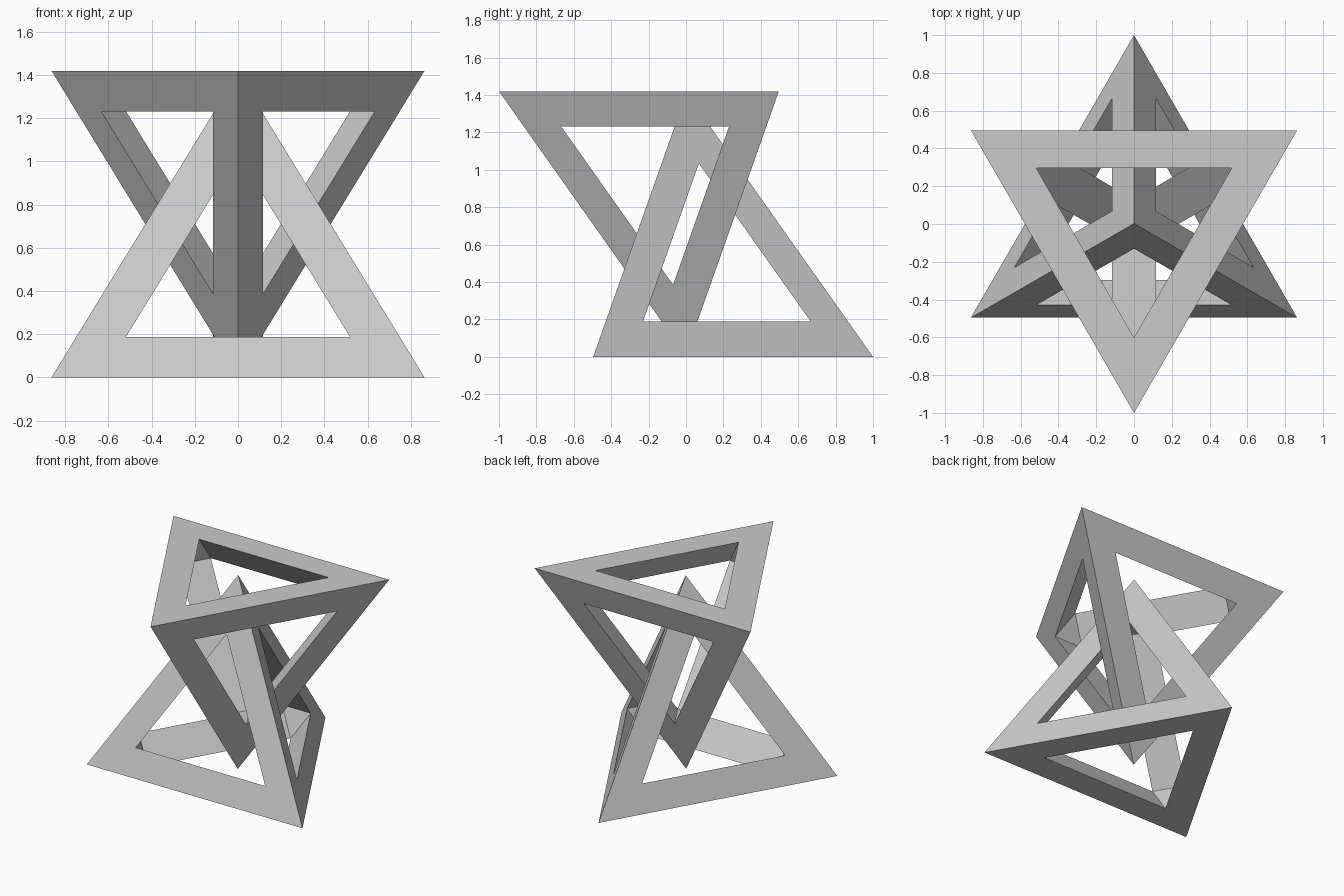
import bpy, bmesh
from math import sqrt, sin, cos, radians
from mathutils import Vector
from itertools import combinations

if "Cube" in bpy.data.objects:
    bpy.data.objects.remove(bpy.data.objects["Cube"], do_unlink=True)

RADIUS = 0.9975
HEIGHT = RADIUS * sqrt(2)
TOTAL = 1.42
SHIFT = 0.0025
HOLE = 0.6          # hole size relative to its face

grey = bpy.data.materials.new("plain grey")
grey.use_nodes = True
colour = (0.6, 0.6, 0.6, 1)
grey.diffuse_color = colour
grey.node_tree.nodes["Principled BSDF"].inputs["Base Color"].default_value = colour


def tetra_frame(name, corners):
    """Tetrahedron made of struts: an outer shell with triangular holes,
    joined inside by one face per edge and one per corner."""
    bm = bmesh.new()
    outer = [bm.verts.new(c) for c in corners]
    sides = list(combinations(range(4), 3))
    hole = {}
    for side in sides:
        centre = sum((corners[i] for i in side), Vector()) / 3
        for i in side:
            hole[side, i] = bm.verts.new(centre.lerp(corners[i], HOLE))

    # Outer borders around each hole
    for side in sides:
        for a, b in combinations(side, 2):
            bm.faces.new((outer[a], outer[b], hole[side, b], hole[side, a]))

    # Inner face of each strut
    for a, b in combinations(range(4), 2):
        s, t = [side for side in sides if a in side and b in side]
        bm.faces.new((hole[s, a], hole[s, b], hole[t, b], hole[t, a]))

    # Inner face of each corner
    for i in range(4):
        bm.faces.new([hole[side, i] for side in sides if i in side])

    bmesh.ops.recalc_face_normals(bm, faces=bm.faces)
    mesh = bpy.data.meshes.new(name)
    bm.to_mesh(mesh)
    bm.free()
    mesh.materials.append(grey)
    bpy.context.collection.objects.link(bpy.data.objects.new(name, mesh))


# Upright frame on the ground, and its point-mirrored twin linked through it
upright = [Vector((RADIUS * cos(radians(a)), RADIUS * sin(radians(a)) + SHIFT, 0))
           for a in (90, 210, 330)]
upright.append(Vector((0, SHIFT, HEIGHT)))
inverted = [Vector((0, 0, TOTAL)) - v for v in upright]

tetra_frame("upright_frame", upright)
tetra_frame("inverted_frame", inverted)
